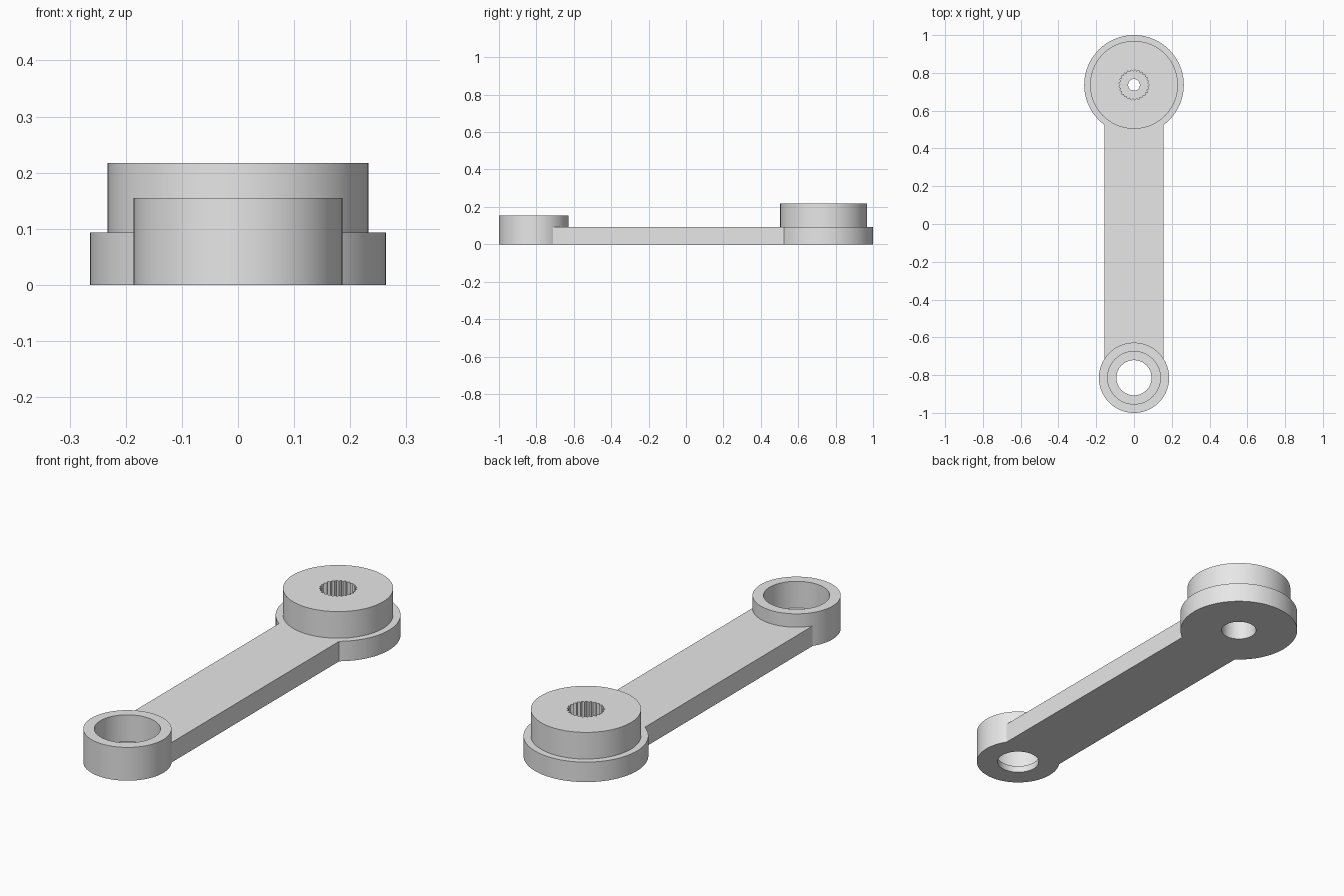
import bpy, bmesh, math

if "Cube" in bpy.data.objects:
    bpy.data.objects.remove(bpy.data.objects["Cube"])

U = 2 / 64.5                    # one design unit; the lever is 64.5 units long
BIG_Y, SMALL_Y = 23.75, -26.25  # centres of the two round ends


def prism(name, outline, z0, z1):
    """Extrude a closed outline from z0 to z1 (design units)."""
    bm = bmesh.new()
    face = bm.faces.new([bm.verts.new((x * U, y * U, z0 * U)) for x, y in outline])
    top = bmesh.ops.extrude_face_region(bm, geom=[face])["geom"]
    verts = [v for v in top if isinstance(v, bmesh.types.BMVert)]
    bmesh.ops.translate(bm, verts=verts, vec=(0, 0, (z1 - z0) * U))
    bmesh.ops.recalc_face_normals(bm, faces=bm.faces)
    mesh = bpy.data.meshes.new(name)
    bm.to_mesh(mesh)
    bm.free()
    obj = bpy.data.objects.new(name, mesh)
    bpy.context.collection.objects.link(obj)
    return obj


def ring(radius, cy, n=96):
    return [(radius * math.cos(2 * math.pi * i / n),
             cy + radius * math.sin(2 * math.pi * i / n)) for i in range(n)]


def spline(outer, inner, cy, teeth):
    """Toothed circle alternating between two radii."""
    pts = []
    for i in range(teeth * 2):
        a = math.pi * i / teeth
        r = inner if i % 2 else outer
        pts.append((r * math.cos(a), cy + r * math.sin(a)))
    return pts


def combine(body, tool, operation):
    mod = body.modifiers.new(operation.title(), 'BOOLEAN')
    mod.operation, mod.object, mod.solver = operation, tool, 'EXACT'
    bpy.ops.object.select_all(action='DESELECT')
    bpy.context.view_layer.objects.active = body
    body.select_set(True)
    bpy.ops.object.modifier_apply(modifier=mod.name)
    bpy.data.objects.remove(tool, do_unlink=True)


# Flat arm with its round ends
lever = prism("lever_arm", [(-5, SMALL_Y), (5, SMALL_Y), (5, BIG_Y), (-5, BIG_Y)], 0, 3)
combine(lever, prism("hub_flange", ring(8.5, BIG_Y), 0, 3), 'UNION')
combine(lever, prism("hub_boss", ring(7.5, BIG_Y), 1, 7), 'UNION')
combine(lever, prism("bearing_cup", ring(6, SMALL_Y), 0, 5), 'UNION')

# Bearing seat with a narrower hole below it
combine(lever, prism("seat_cutter", ring(4.5, SMALL_Y), 1, 6), 'DIFFERENCE')
combine(lever, prism("hole_cutter", ring(3, SMALL_Y), -1, 2), 'DIFFERENCE')

# Toothed socket, screw hole and screw head recess through the hub
combine(lever, prism("socket_cutter", spline(2.6, 2.3, BIG_Y, 25), 4, 8), 'DIFFERENCE')
combine(lever, prism("recess_cutter", ring(2.5, BIG_Y), -1, 3), 'DIFFERENCE')
combine(lever, prism("screw_cutter", ring(1, BIG_Y, 48), 2, 5), 'DIFFERENCE')

# One plain grey
grey = bpy.data.materials.new("light grey")
grey.diffuse_color = (0.8, 0.8, 0.8, 1)
grey.use_nodes = True
grey.node_tree.nodes["Principled BSDF"].inputs["Base Color"].default_value = grey.diffuse_color
lever.data.materials.clear()
lever.data.materials.append(grey)
for poly in lever.data.polygons:
    poly.material_index = 0
bpy.ops.object.shade_smooth_by_angle(angle=math.radians(20))
